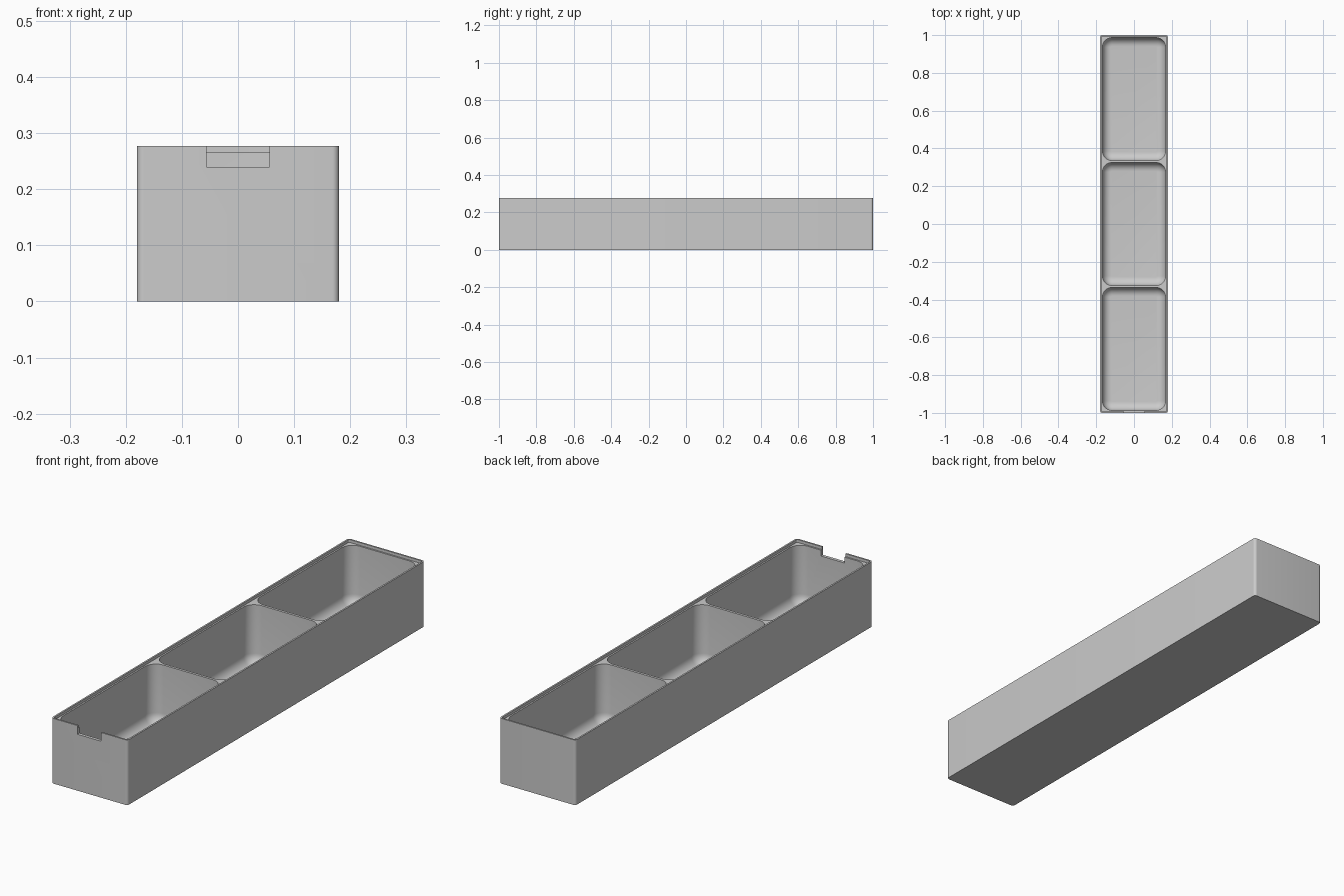
import bpy, bmesh, math

cube = bpy.data.objects.get("Cube")
if cube:
    bpy.data.objects.remove(cube, do_unlink=True)

HX, HY, HZ = 0.18, 1.0, 0.277      # half width, half length, height
LIP, WALL = 0.007, 0.0135          # rim thickness, full wall thickness
LEDGE, FLOOR = 0.265, 0.013        # lid ledge height, pocket floor height
DIVIDER = 0.011

grey = bpy.data.materials.new("plain grey")
grey.use_nodes = True
colour = (0.6, 0.6, 0.6, 1)
grey.diffuse_color = colour
grey.node_tree.nodes["Principled BSDF"].inputs["Base Color"].default_value = colour


def rounded_rect(hx, hy, r, steps):
    """Outline of a rectangle with rounded corners, counter-clockwise."""
    pts = []
    for k, (sx, sy) in enumerate([(1, 1), (-1, 1), (-1, -1), (1, -1)]):
        for i in range(steps + 1):
            a = math.pi / 2 * (k + i / steps)
            pts.append((sx * (hx - r) + r * math.cos(a), sy * (hy - r) + r * math.sin(a)))
    return pts


def tray_solid(name, hx, hy, r, z0, z1, y=0, fillet=0, steps=8):
    """Rounded prism, with an optional rounded bottom edge."""
    levels = [(0, z0)]
    if fillet:
        levels = []
        for i in range(steps + 1):
            a = math.pi / 2 * i / steps
            levels.append((fillet * (1 - math.sin(a)), z0 + fillet * (1 - math.cos(a))))
    levels.append((0, z1))
    bm = bmesh.new()
    rings = [[bm.verts.new((px, py + y, z)) for px, py in
              rounded_rect(hx - inset, hy - inset, r - inset, steps)] for inset, z in levels]
    for low, high in zip(rings, rings[1:]):
        for i in range(len(low)):
            j = (i + 1) % len(low)
            bm.faces.new((low[i], low[j], high[j], high[i]))
    bm.faces.new(rings[0][::-1])
    bm.faces.new(rings[-1])
    mesh = bpy.data.meshes.new(name)
    bm.to_mesh(mesh)
    bm.free()
    ob = bpy.data.objects.new(name, mesh)
    bpy.context.collection.objects.link(ob)
    return ob


# Outer body
body = tray_solid("tray_body", HX, HY, 0.012, 0, HZ)
body.data.materials.append(grey)

# Lid recess around the top
cutters = [tray_solid("lid_recess_cutter", HX - LIP, HY - LIP, 0.006, LEDGE, HZ + 0.05)]

# Three equal storage pockets
pocket = (2 * (HY - WALL) - 2 * DIVIDER) / 3
for k in (-1, 0, 1):
    cutters.append(tray_solid("pocket_cutter", HX - WALL, pocket / 2, 0.05, FLOOR, HZ + 0.1,
                              y=k * (pocket + DIVIDER), fillet=0.045))

# Finger notch through the front wall
cutters.append(tray_solid("notch_cutter", 0.056, 0.03, 0.0005, 0.24, HZ + 0.15, y=-HY, steps=1))

bpy.ops.object.select_all(action='DESELECT')
bpy.context.view_layer.objects.active = body
body.select_set(True)
for cutter in cutters:
    mod = body.modifiers.new("cut", 'BOOLEAN')
    mod.operation, mod.solver, mod.object = 'DIFFERENCE', 'EXACT', cutter
    bpy.ops.object.modifier_apply(modifier=mod.name)
    bpy.data.objects.remove(cutter, do_unlink=True)

bpy.ops.object.shade_smooth_by_angle(angle=math.radians(30))
